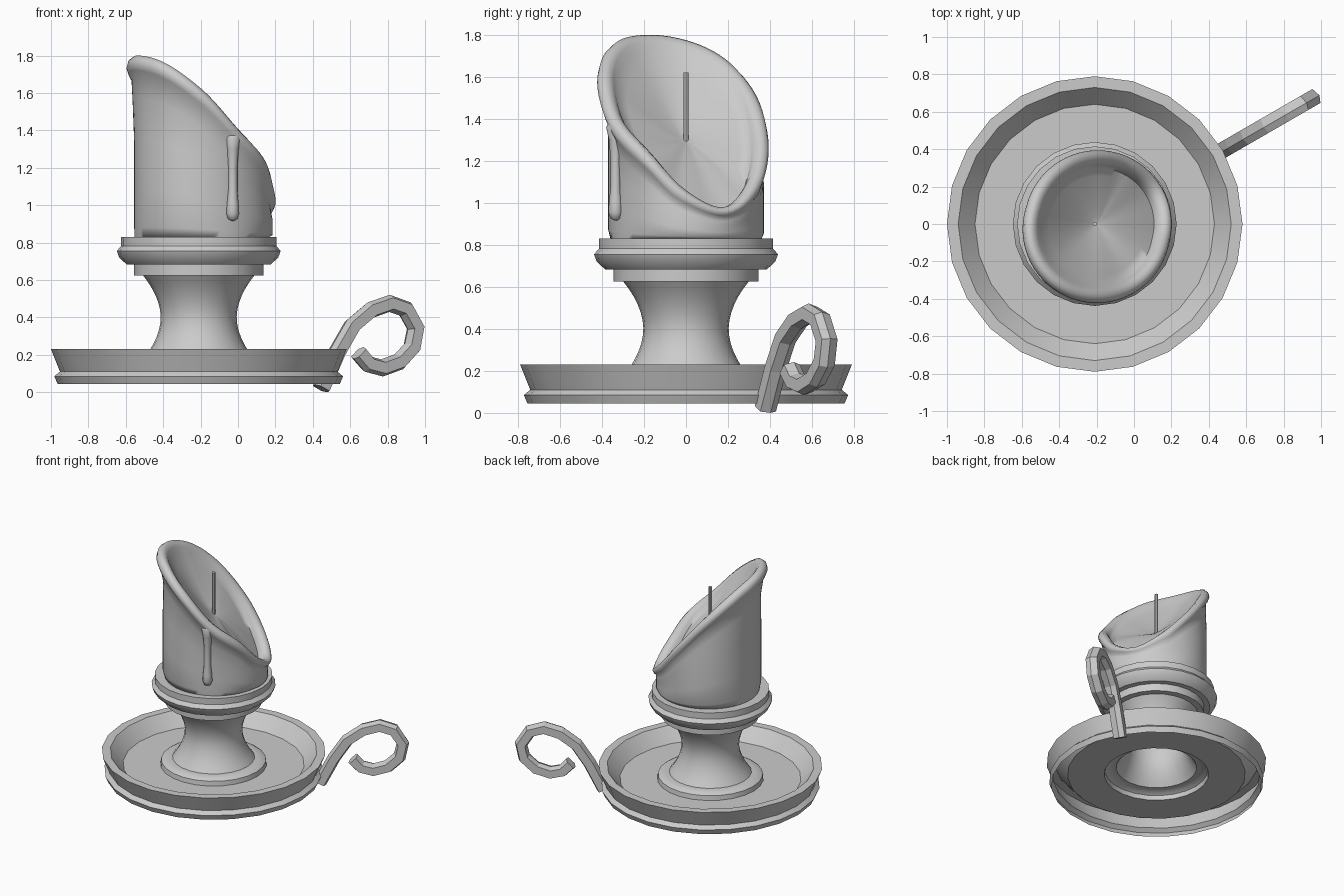
import bpy, math
from mathutils import Vector

if "Cube" in bpy.data.objects:
    bpy.data.objects.remove(bpy.data.objects["Cube"])

CX = -0.21          # axis of dish, stem and wick
TAU = 2 * math.pi


def skin(name, rings, smooth=40, cap_start=False, cap_end=False):
    """Bridge closed rings of equal size into one surface."""
    n = len(rings[0])
    verts = [tuple(p) for r in rings for p in r]
    faces = []
    for i in range(len(rings) - 1):
        for j in range(n):
            k = (j + 1) % n
            faces.append((i*n + j, i*n + k, (i+1)*n + k, (i+1)*n + j))
    if cap_start:
        faces.append(tuple(reversed(range(n))))
    if cap_end:
        faces.append(tuple(range((len(rings)-1)*n, len(rings)*n)))
    me = bpy.data.meshes.new(name)
    me.from_pydata(verts, [], faces)
    me.update()
    ob = bpy.data.objects.new(name, me)
    bpy.context.collection.objects.link(ob)
    if smooth:
        bpy.ops.object.select_all(action='DESELECT')
        ob.select_set(True)
        bpy.context.view_layer.objects.active = ob
        bpy.ops.object.shade_smooth_by_angle(angle=math.radians(smooth))
    return ob


def circle(r, z, n, cx=CX, cy=0.0):
    return [(cx + r*math.cos(TAU*j/n), cy + r*math.sin(TAU*j/n), z) for j in range(n)]


def lathe(name, profile, n=24, smooth=30, **kw):
    return skin(name, [circle(r, z, n) for r, z in profile], smooth, **kw)


# Dish with flared lip, open underneath
lathe("dish", [(.755, .045), (.772, .085), (.742, .11), (.79, .23),
               (.73, .23), (.64, .13), (.375, .13)])

# Foot ring, waisted stem and candle cup
stem = [(.375, .13), (.37, .165), (.345, .18), (.305, .185)]
for i in range(13):
    t = i / 12
    z = .185 + t * .44
    u = (z - .40) / .225
    stem.append((.203 + .095 * abs(u) ** 1.9, z))
stem += [(.345, .625), (.345, .683), (.385, .683), (.425, .72), (.438, .755),
         (.415, .782), (.415, .83)]
lathe("stem_and_cup", stem, cap_end=True)

# Candle: rim height every 30 degrees, smoothly interpolated
HEIGHTS = [1.06, .98, 1.10, 1.31, 1.53, 1.69, 1.775, 1.80, 1.76, 1.62, 1.41, 1.25]


def rim_height(a):
    f = (a / TAU * 12) % 12
    i, t = int(f), f % 1
    p0, p1, p2, p3 = (HEIGHTS[(i + k) % 12] for k in (-1, 0, 1, 2))
    return .5 * (2*p1 + (p2-p0)*t + (2*p0-5*p1+4*p2-p3)*t*t + (3*p1-p0-3*p2+p3)*t**3)


N = 72
R = .37
rows = []
# outer wall: (fraction of the height below the lip)
for f in (0, .06, .3, .6, .85):
    rows.append(("wall", f, 0))
# rolled lip: (radial offset, drop below rim height)
for dr, dz in ((-.002, .105), (.014, .08), (.024, .05), (.016, .018), (-.008, .0),
               (-.035, .008), (-.055, .035), (-.07, .075)):
    rows.append(("lip", dr, dz))
# scooped pool inside: (fraction of the inner radius)
for f in (.85, .68, .5, .32, .15, .03):
    rows.append(("pool", f, 0))

rings = []
for kind, p, q in rows:
    ring = []
    for j in range(N):
        a = TAU * j / N
        h = rim_height(a)
        lean = .03 * max(0, math.cos(a - math.radians(255)))
        s = min(1, (h - .83) / .3)      # lip shrinks where the wall is low
        if kind == "wall":
            r = R + (.008 * math.cos(3*a) if 0 < p < .8 else 0) - (.01 if p == 0 else 0)
            z = .83 + p * (h - .105*s - .83)
        elif kind == "lip":
            r, z = R + p + lean, h - q*s
        else:
            r = (R - .07 + lean) * p
            z = 1.29 + (h - .075*s - 1.29) * p ** 1.25
        ring.append((-.193 + r*math.cos(a), r*math.sin(a), z))
    rings.append(ring)
skin("candle", rings, 80, cap_start=True, cap_end=True)

# Wax drip running down the front
drip = [(.004, .915), (.024, .925), (.035, .955), (.032, 1.0), (.024, 1.08),
        (.024, 1.2), (.032, 1.3), (.045, 1.36), (.03, 1.39), (.004, 1.40)]
skin("wax_drip", [circle(r, z, 12, -.028, -.335) for r, z in drip], 80,
     cap_start=True, cap_end=True)

# Wick
lathe("wick", [(.012, 1.28), (.012, 1.62)], 8, cap_start=True, cap_end=True)

# Curled handle: centreline given as front-view (x, z), swept in a plane turned 30 degrees
PATH = [(.445, .02), (.53, .215), (.61, .355), (.71, .44), (.81, .475), (.895, .445),
        (.95, .345), (.93, .24), (.86, .163), (.77, .13), (.695, .15), (.645, .21)]
out = Vector((math.cos(math.pi/6), .5, 0))
side = Vector((-.5, math.cos(math.pi/6), 0))
pts = [Vector((CX, 0, z)) + out * ((x - CX) / out.x) for x, z in PATH]
SECTION = [(-.043, -.03), (-.043, .03), (-.005, .046), (.043, .03), (.043, -.03), (.005, -.046)]
loops = []
for i, p in enumerate(pts):
    d = (pts[min(i+1, len(pts)-1)] - pts[max(i-1, 0)]).normalized()
    nrm = side.cross(d)
    loops.append([p + side*w - nrm*h for w, h in SECTION])
for v in loops[0]:
    v.z = max(v.z, 0)
skin("handle", loops, 0, cap_start=True, cap_end=True)
